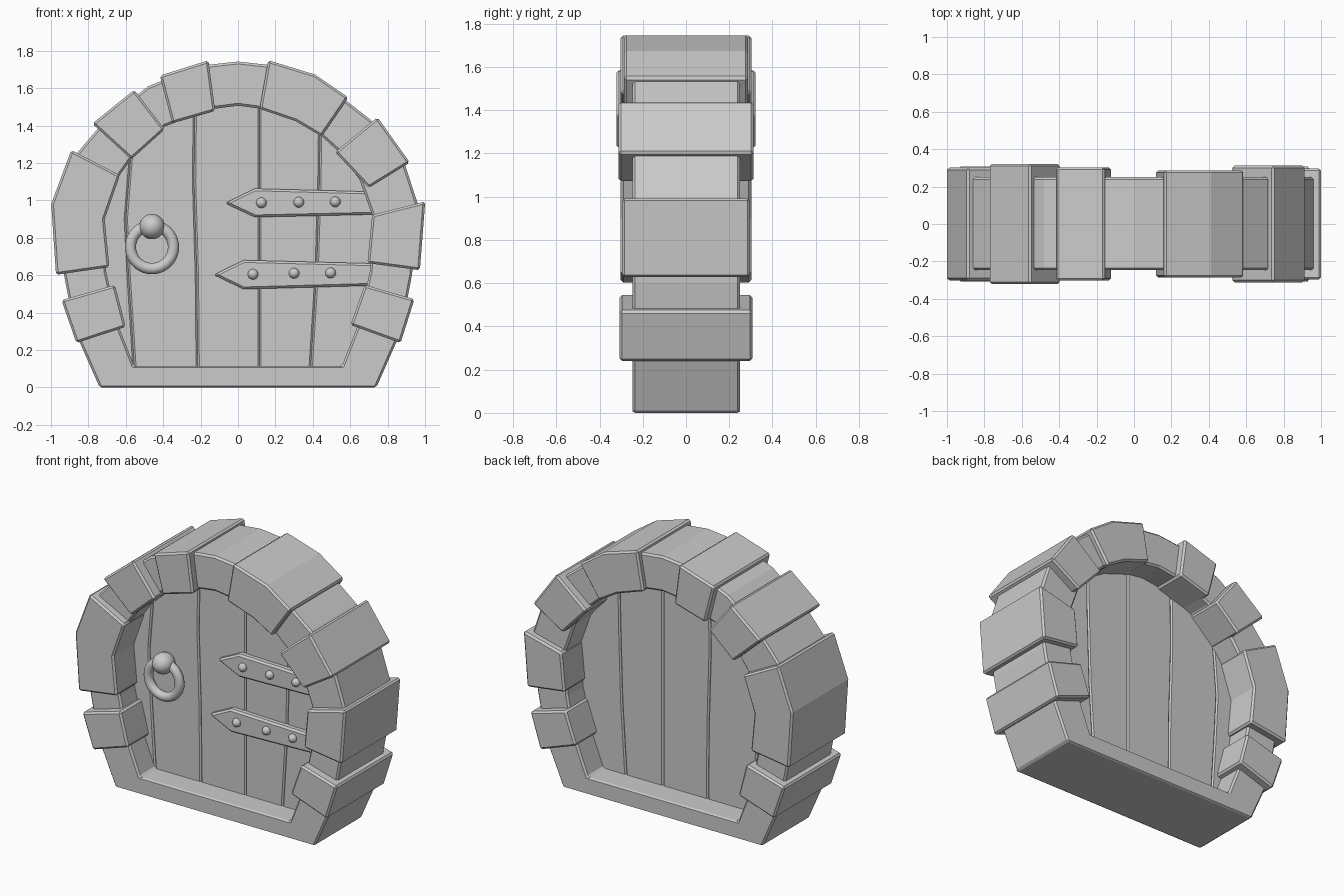
import bpy, bmesh, math

if "Cube" in bpy.data.objects:
    bpy.data.objects.remove(bpy.data.objects["Cube"])

grey = bpy.data.materials.new("plain grey")
grey.diffuse_color = (0.6, 0.6, 0.6, 1)
grey.use_nodes = True
grey.node_tree.nodes["Principled BSDF"].inputs["Base Color"].default_value = grey.diffuse_color


def finish(bm, name, bevel=0):
    bmesh.ops.recalc_face_normals(bm, faces=bm.faces)
    me = bpy.data.meshes.new(name)
    bm.to_mesh(me)
    bm.free()
    me.materials.append(grey)
    ob = bpy.data.objects.new(name, me)
    bpy.context.collection.objects.link(ob)
    if bevel:
        m = ob.modifiers.new("bevel", 'BEVEL')
        m.width = bevel
        m.segments = 1
        m.limit_method = 'ANGLE'
        m.angle_limit = math.radians(40)
    return ob


def prism(name, pts, y0, y1, bevel):
    """Extrude an (x, z) outline from y0 to y1."""
    bm = bmesh.new()
    f = bm.faces.new([bm.verts.new((x, y0, z)) for x, z in pts])
    new = bmesh.ops.extrude_face_region(bm, geom=[f])["geom"]
    bmesh.ops.translate(bm, vec=(0, y1 - y0, 0),
                        verts=[v for v in new if isinstance(v, bmesh.types.BMVert)])
    return finish(bm, name, bevel)


def ball(name, loc, r, sy=1):
    bpy.ops.mesh.primitive_uv_sphere_add(segments=24, ring_count=14, radius=r, location=loc)
    ob = bpy.context.object
    ob.name = name
    ob.scale.y = sy
    ob.data.materials.append(grey)
    bpy.ops.object.shade_smooth()


# Arched frame: mirrored half outlines joined into a closed ring
outer = [(.74, 0), (.872, .30), (.93, .6), (.965, .97), (.88, 1.23), (.71, 1.43),
         (.48, 1.61), (.2, 1.72), (0, 1.742)]
inner = [(.555, .113), (.64, .33), (.705, .62), (.725, .9), (.65, 1.11), (.55, 1.25),
         (.39, 1.395), (.16, 1.485), (0, 1.506)]


def full(half):
    return half + [(-x, z) for x, z in reversed(half[:-1])]


bm = bmesh.new()
loops = [[bm.verts.new((x, y, z)) for x, z in full(h)]
         for h, y in ((outer, -.247), (outer, .25), (inner, .25), (inner, -.247))]
n = len(loops[0])
for k in range(4):
    a, b = loops[k], loops[(k + 1) % 4]
    for i in range(n):
        j = (i + 1) % n
        bm.faces.new((a[i], a[j], b[j], b[i]))
finish(bm, "arch_frame", .012)

# Stones wrapped around the frame: half depth, outline
stones = [
    (.307, [(-.94, .465), (-.66, .545), (-.603, .325), (-.862, .24)]),
    (.302, [(-.97, .608), (-.69, .648), (-.715, .90), (-.635, 1.13), (-.89, 1.262), (-.995, .98)]),
    (.322, [(-.775, 1.41), (-.555, 1.587), (-.395, 1.38), (-.57, 1.223)]),
    (.303, [(-.415, 1.665), (-.16, 1.745), (-.125, 1.48), (-.35, 1.415)]),
    (.287, [(.165, 1.745), (.41, 1.67), (.585, 1.55), (.445, 1.345), (.31, 1.425), (.12, 1.49)]),
    (.312, [(.745, 1.44), (.915, 1.203), (.70, 1.07), (.523, 1.258)]),
    (.297, [(.998, .99), (.97, .63), (.695, .667), (.72, .92)]),
    (.307, [(.94, .47), (.867, .24), (.605, .335), (.68, .545)]),
]
for i, (d, pts) in enumerate(stones):
    cx = sum(p[0] for p in pts) / len(pts)
    cz = sum(p[1] for p in pts) / len(pts)
    pts = [(cx + (x - cx) * 1.02, cz + (z - cz) * 1.02) for x, z in pts]
    prism(f"arch_stone_{i + 1}", pts, -d, d, .012)

# Door planks between slightly wavering seams (bottom to top)
seams = [
    [(-.62, .05), (-.78, .6), (-.80, .95), (-.72, 1.2)],
    [(-.55, .05), (-.585, .6), (-.60, .9), (-.565, 1.33)],
    [(-.215, .05), (-.22, .6), (-.235, 1.1), (-.23, 1.57)],
    [(.115, .05), (.115, .6), (.115, 1.1), (.115, 1.6)],
    [(.385, .05), (.42, .6), (.435, 1.1), (.44, 1.48)],
    [(.63, .05), (.79, .6), (.80, .95), (.72, 1.2)],
]
for i in range(5):
    prism(f"door_plank_{i + 1}", seams[i] + seams[i + 1][::-1], -.085, .08, .009)

# Pointed hinge straps with rivets
straps = [
    ([(-.07, .985), (.09, 1.063), (.76, 1.045), (.76, .925), (.09, .91)],
     [(.125, .987), (.325, .99), (.52, .992)]),
    ([(-.13, .602), (.03, .68), (.75, .662), (.75, .545), (.03, .525)],
     [(.08, .605), (.30, .61), (.495, .612)]),
]
for i, (pts, rivets) in enumerate(straps):
    prism(f"hinge_strap_{i + 1}", pts, -.125, -.06, .012)
    for j, (x, z) in enumerate(rivets):
        ball(f"rivet_{i + 1}_{j + 1}", (x, -.127, z), .028)

# Pull ring and its knob
ball("ring_knob", (-.46, -.13, .86), .068, 1.1)
bpy.ops.mesh.primitive_torus_add(location=(-.46, -.125, .75), rotation=(math.pi / 2, 0, 0),
                                 major_radius=.115, minor_radius=.03,
                                 major_segments=40, minor_segments=14)
ring = bpy.context.object
ring.name = "pull_ring"
ring.data.materials.append(grey)
bpy.ops.object.shade_smooth()
